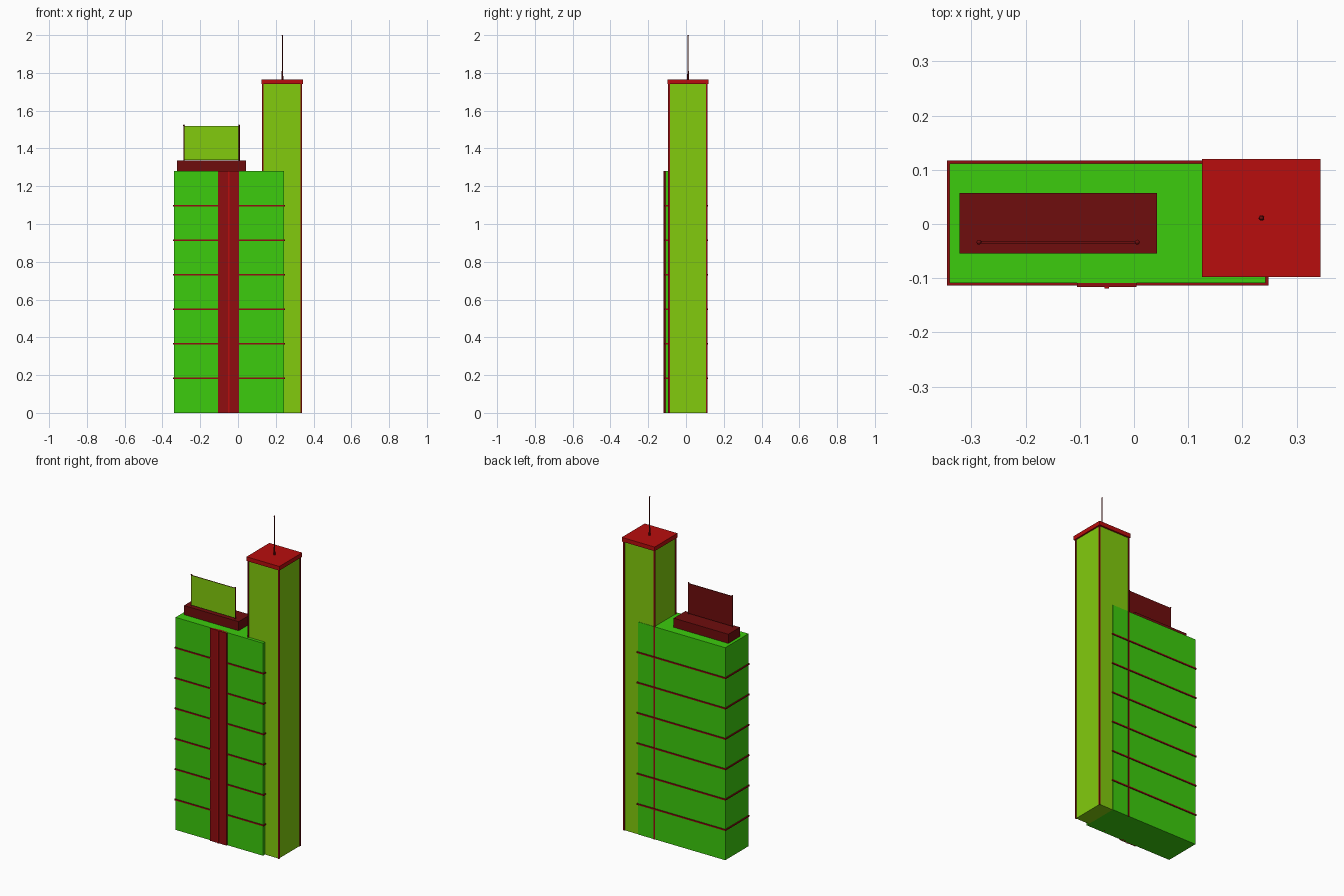
import bpy
import bmesh
from mathutils import Matrix, Vector

old = bpy.data.objects.get("Cube")
if old:
    bpy.data.objects.remove(old, do_unlink=True)


def material(name, rgb):
    mat = bpy.data.materials.new(name)
    mat.use_nodes = True
    color = (*rgb, 1)
    mat.diffuse_color = color
    mat.node_tree.nodes["Principled BSDF"].inputs["Base Color"].default_value = color
    return mat


GREEN = material("leaf green", (0.045, 0.604, 0.004))
LIME = material("lime green", (0.223, 0.597, 0.004))
RED = material("bright red", (0.479, 0.004, 0.004))
CRIMSON = material("crimson", (0.28, 0.004, 0.005))
MAROON = material("maroon", (0.156, 0.004, 0.004))


def finish(name, bm, *mats):
    mesh = bpy.data.meshes.new(name)
    bm.to_mesh(mesh)
    bm.free()
    for mat in mats:
        mesh.materials.append(mat)
    obj = bpy.data.objects.new(name, mesh)
    bpy.context.collection.objects.link(obj)
    return obj


def box(name, x, y, z, *mats):
    """Box from (min, max) ranges on each axis."""
    low, high = Vector((x[0], y[0], z[0])), Vector((x[1], y[1], z[1]))
    bm = bmesh.new()
    place = Matrix.Translation((low + high) / 2) @ Matrix.Diagonal((*(high - low), 1))
    bmesh.ops.create_cube(bm, size=1, matrix=place)
    return finish(name, bm, *mats)


def rod(name, x, y, z, r_base, r_top, mat):
    bm = bmesh.new()
    bmesh.ops.create_cone(bm, cap_ends=True, segments=12, radius1=r_base, radius2=r_top,
                          depth=z[1] - z[0],
                          matrix=Matrix.Translation((x, y, (z[0] + z[1]) / 2)))
    for face in bm.faces:
        face.smooth = len(face.verts) == 4
    return finish(name, bm, mat)


def ball(name, x, y, z, r, mat):
    bm = bmesh.new()
    bmesh.ops.create_uvsphere(bm, u_segments=12, v_segments=8, radius=r,
                              matrix=Matrix.Translation((x, y, z)))
    for face in bm.faces:
        face.smooth = True
    return finish(name, bm, mat)


# Main block with a thin ledge at every floor
ROOF = 1.28
FLOORS = 7
box("main_block", (-0.34, 0.243), (-0.109, 0.112), (0, ROOF), GREEN)
for i in range(1, FLOORS):
    z = ROOF * i / FLOORS
    box(f"floor_ledge_{i}", (-0.345, 0.248), (-0.113, 0.117),
        (z - 0.004, z + 0.004), CRIMSON)

# Vertical facade strip with its centre rib
box("facade_strip", (-0.105, 0.005), (-0.116, -0.1), (0, ROOF), CRIMSON)
box("facade_rib", (-0.054, -0.046), (-0.119, -0.11), (0, ROOF), RED)

# Tall tower, corner trims and cap
TX, TY = (0.132, 0.335), (-0.09, 0.11)
TOWER_TOP = 1.74
box("tower", TX, TY, (0, TOWER_TOP), LIME)
for side, x in zip(("right", "left"), TX):
    for end, y in zip(("front", "back"), TY):
        box(f"tower_trim_{end}_{side}", (x - 0.004, x + 0.004), (y - 0.004, y + 0.004),
            (0, TOWER_TOP), CRIMSON)
box("tower_cap", (0.125, 0.344), (-0.098, 0.12), (TOWER_TOP, 1.765), RED)

# Antenna
AX, AY = 0.235, 0.011
rod("antenna_base", AX, AY, (1.765, 1.81), 0.005, 0.004, MAROON)
rod("antenna_mast", AX, AY, (1.81, 1.995), 0.003, 0.002, MAROON)
ball("antenna_tip", AX, AY, 1.996, 0.004, MAROON)

# Rooftop plinth and sign board, lime only on the front
box("roof_plinth", (-0.322, 0.042), (-0.054, 0.057), (ROOF, 1.335), MAROON)
board = box("sign_board", (-0.286, 0.006), (-0.036, -0.031), (1.34, 1.52), MAROON, LIME)
for face in board.data.polygons:
    face.material_index = int(face.normal.y < -0.5)
for side, x in (("right", -0.286), ("left", 0.006)):
    rod(f"sign_post_{side}", x, -0.0335, (1.335, 1.522), 0.0035, 0.0035, MAROON)
    ball(f"sign_post_knob_{side}", x, -0.0335, 1.522, 0.0045, MAROON)
